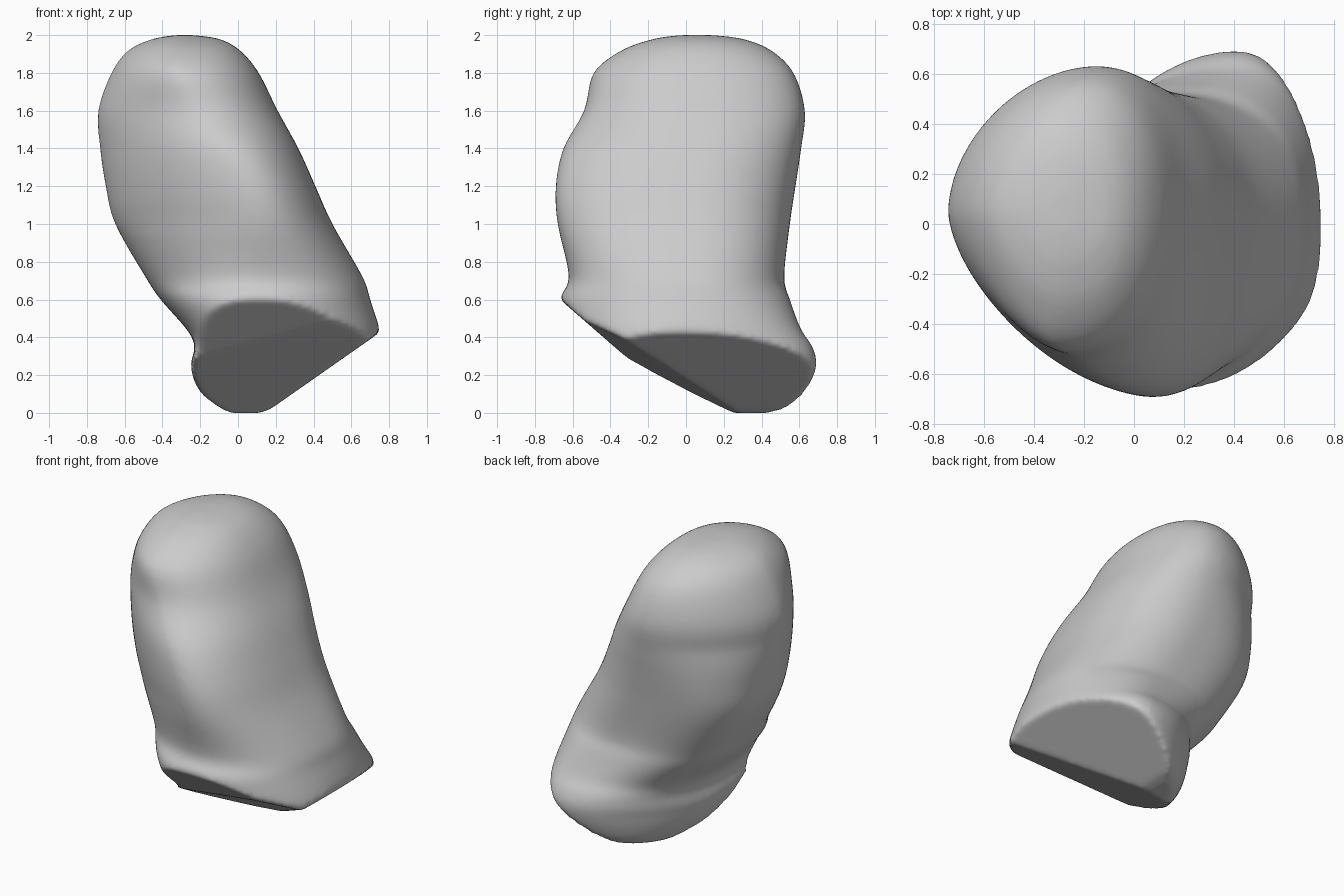
import bpy, bmesh, math
from mathutils import Vector

cube = bpy.data.objects.get("Cube")
if cube:
    bpy.data.objects.remove(cube, do_unlink=True)

# Horizontal sections of the leaning body, from the rounded foot to the crown:
# height, left x, right x, front y, back y, x of front, x of back, y of the sides
SECTIONS = [
    (-.02, -.04, .3, -.66, .4, .1, .15, .15),
    (.03, -.12, .6, -.66, .55, .1, .25, .1),
    (.12, -.21, .72, -.66, .64, .1, .35, 0),
    (.25, -.25, .74, -.66, .69, .1, .4, -.04),
    (.35, -.23, .75, -.66, .67, .1, .4, -.04),
    (.44, -.27, .75, -.66, .61, .1, .37, -.03),
    (.6, -.41, .7, -.67, .55, .1, .25, .02),
    (.72, -.49, .66, -.62, .52, .12, .12, .02),
    (1, -.65, .5, -.68, .55, .1, -.03, .02),
    (1.2, -.7, .41, -.69, .58, .05, -.1, .02),
    (1.4, -.73, .32, -.65, .61, -.05, -.13, .04),
    (1.6, -.74, .21, -.54, .63, -.2, -.16, .05),
    (1.8, -.67, .11, -.49, .57, -.3, -.2, .05),
    (1.92, -.58, .01, -.34, .45, -.3, -.25, .05),
    (1.98, -.45, -.1, -.17, .3, -.3, -.27, .05),
    (2, -.33, -.24, -.03, .14, -.29, -.28, .05),
]
# Facets of the underside, z = a + b * x + c * y
UNDERSIDE = [
    (.14, .1, -.55),     # main slope, rising to the front
    (.02, 0, -.87),      # steeper front lip
    (-.1, .7, 0),        # slope rising to the left side
    (-.04, .35, 0),      # gentler turn towards the resting spot
    (0, 0, 0),           # resting spot
]
SIDES = 72
STEPS = 4


def spline(a, b, c, d, t):
    """Smooth blend from b to c, guided by their neighbours."""
    return b + t * ((c - a) / 2 + t * ((a - 2.5 * b + 2 * c - d / 2)
                    + t * (1.5 * (b - c) + (d - a) / 2)))


def outline(section):
    """Closed loop of four quarter arcs through the section's extremes."""
    z, left, right, front, back, x_front, x_back, y_side = section
    points = []
    for i in range(SIDES):
        angle = math.tau * i / SIDES
        c, s = math.cos(angle), math.sin(angle)
        # Low powers make a boxy corner, high ones a bevelled corner
        power = 0.9
        if c < 0 and s < 0:
            power = min(1.27, 0.45 + 0.8 * z)
        elif c < 0:
            power = min(1.1, 0.72 + (z - 0.85) ** 2)
        u, v = abs(c) ** power, abs(s) ** power
        x_mid, y_end = (x_back, back) if s > 0 else (x_front, front)
        x_end = right if c > 0 else left
        points.append((x_mid + (x_end - x_mid) * u,
                       y_side + (y_end - y_side) * v, z))
    return points


# Smoothly interpolated stack of sections
stack = []
last = len(SECTIONS) - 1
for i in range(last):
    near = [SECTIONS[min(max(i + k, 0), last)] for k in (-1, 0, 1, 2)]
    for step in range(STEPS):
        stack.append([spline(*values, step / STEPS) for values in zip(*near)])
stack.append(SECTIONS[-1])

# Skin the body
bm = bmesh.new()
rings = [[bm.verts.new(p) for p in outline(section)] for section in stack]
for low, high in zip(rings, rings[1:]):
    for i in range(SIDES):
        j = (i + 1) % SIDES
        bm.faces.new((low[i], low[j], high[j], high[i]))
bm.faces.new(rings[0][::-1])
bm.faces.new(rings[-1])

# Slice the underside facet by facet
for a, b, c in UNDERSIDE:
    cut = bmesh.ops.bisect_plane(
        bm, geom=bm.verts[:] + bm.edges[:] + bm.faces[:],
        plane_co=Vector((0, 0, a)), plane_no=Vector((-b, -c, 1)),
        clear_inner=True)
    rim = [e for e in cut["geom_cut"] if isinstance(e, bmesh.types.BMEdge)]
    bmesh.ops.holes_fill(bm, edges=rim, sides=0)
bmesh.ops.triangulate(bm, faces=[f for f in bm.faces if len(f.verts) > 4])
bmesh.ops.recalc_face_normals(bm, faces=bm.faces)

mesh = bpy.data.meshes.new("leaning_body")
bm.to_mesh(mesh)
bm.free()
body = bpy.data.objects.new("leaning_body", mesh)
bpy.context.collection.objects.link(body)

# Even skin with softened creases
remesh = body.modifiers.new("even_skin", "REMESH")
remesh.mode = "VOXEL"
remesh.voxel_size = .018
remesh.use_smooth_shade = True
soften = body.modifiers.new("soft_creases", "SMOOTH")
soften.factor = .5
soften.iterations = 8

# Plain grey
grey = bpy.data.materials.new("plain_grey")
grey.use_nodes = True
colour = (.6, .6, .6, 1)
grey.diffuse_color = colour
grey.node_tree.nodes["Principled BSDF"].inputs["Base Color"].default_value = colour
mesh.materials.append(grey)
